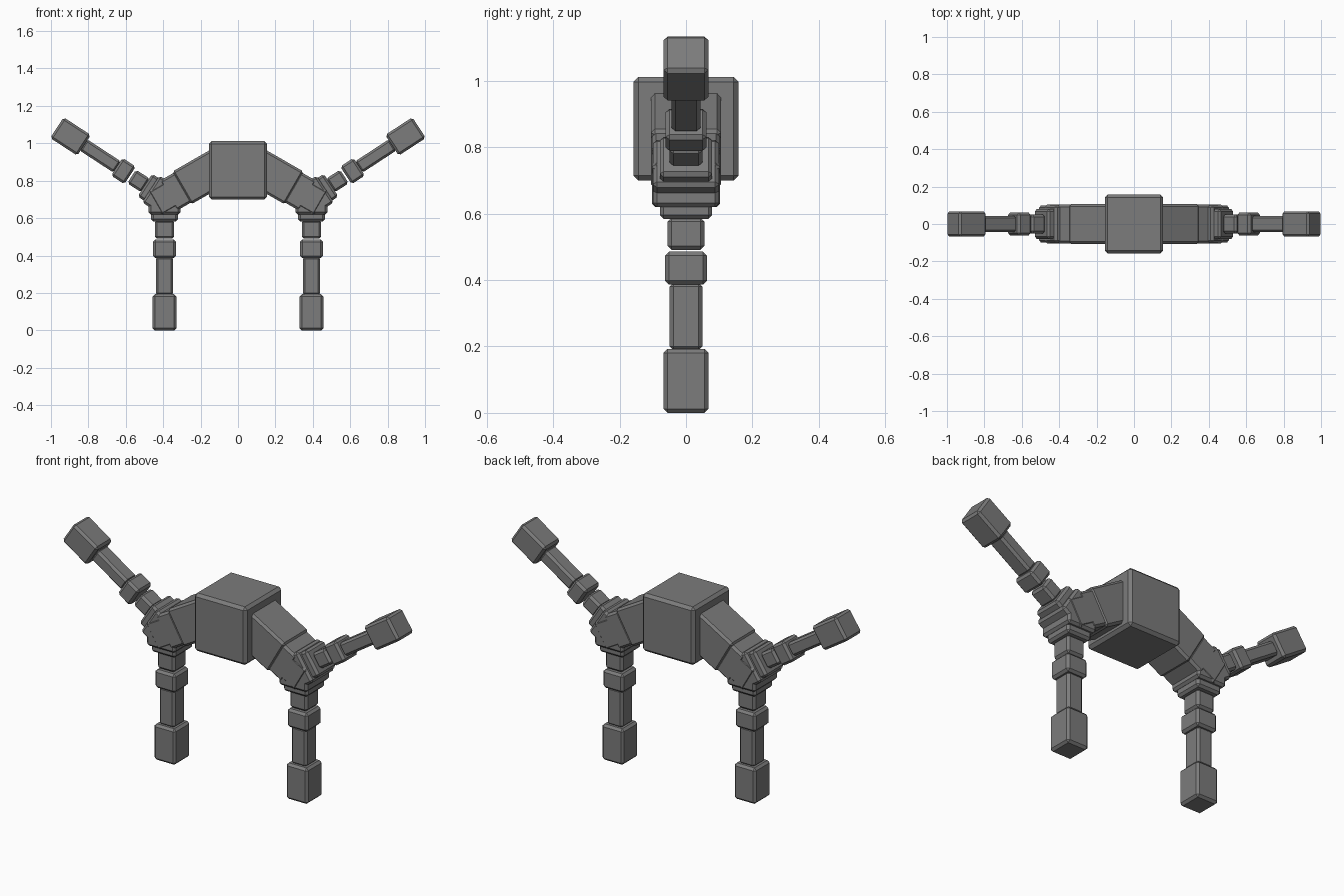
import bpy
import bmesh
from mathutils import Matrix, Vector

old = bpy.data.objects.get("Cube")
if old:
    bpy.data.objects.remove(old, do_unlink=True)

grey = bpy.data.materials.new("dark grey")
grey.use_nodes = True
COLOR = (0.2, 0.2, 0.2, 1)
grey.diffuse_color = COLOR
grey.node_tree.nodes["Principled BSDF"].inputs["Base Color"].default_value = COLOR


def block(name, origin, direction, start, end, half_width, half_depth, bevel=0.012):
    """Chamfered block lying along a direction in the XZ plane."""
    along = Vector((direction[0], 0, direction[1])).normalized()
    depth = Vector((0, 1, 0))
    across = along.cross(depth)
    centre = Vector((origin[0], 0, origin[1])) + along * (start + end) / 2
    frame = Matrix((along, depth, across)).transposed().to_4x4()
    size = Matrix.Diagonal((end - start, 2 * half_depth, 2 * half_width, 1))
    bm = bmesh.new()
    bmesh.ops.create_cube(bm, size=1, matrix=Matrix.Translation(centre) @ frame @ size)
    bmesh.ops.bevel(bm, geom=bm.edges[:], offset=bevel, segments=1,
                    affect='EDGES', clamp_overlap=True)
    bmesh.ops.recalc_face_normals(bm, faces=bm.faces[:])
    mesh = bpy.data.meshes.new(name)
    bm.to_mesh(mesh)
    bm.free()
    mesh.materials.append(grey)
    obj = bpy.data.objects.new(name, mesh)
    bpy.context.collection.objects.link(obj)
    return obj


# Part, start and end along the limb, half width, half depth
ARM = [
    ("collar", 0.12, 0.21, 0.043, 0.050),
    ("elbow", 0.22, 0.305, 0.056, 0.061),
    ("shaft", 0.30, 0.52, 0.036, 0.044),
    ("hand", 0.514, 0.687, 0.066, 0.067),
]
LEG = [
    ("collar", 0.12, 0.218, 0.052, 0.055),
    ("knee", 0.223, 0.322, 0.061, 0.063),
    ("shaft", 0.315, 0.52, 0.046, 0.049),
    ("foot", 0.515, 0.708, 0.064, 0.067),
]
# Stepped socket around each joint
SOCKET = [
    ("inner_socket", -0.03, 0.088, 0.085, 0.100),
    ("outer_socket", 0.02, 0.125, 0.072, 0.079),
]

# Body
block("body", (0, 0.855), (0, 1), -0.156, 0.156, 0.156, 0.158, 0.015)

for side, sign in (("left", 1), ("right", -1)):
    hip = (sign * 0.393, 0.708)
    up_out, down, inward = (sign * 0.837, 0.547), (0, -1), (-sign * 0.87, 0.5)

    # Shoulder between body and joint
    block(f"{side}_shoulder", hip, inward, 0.105, 0.36, 0.101, 0.106)
    block(f"{side}_shoulder_step", hip, inward, 0.02, 0.12, 0.092, 0.103)
    block(f"{side}_joint_core", hip, inward, -0.06, 0.05, 0.075, 0.103)

    # Raised arm and standing leg
    for limb, direction, parts in (("arm", up_out, ARM), ("leg", down, LEG)):
        for part, *dims in SOCKET + parts:
            block(f"{side}_{limb}_{part}", hip, direction, *dims)
